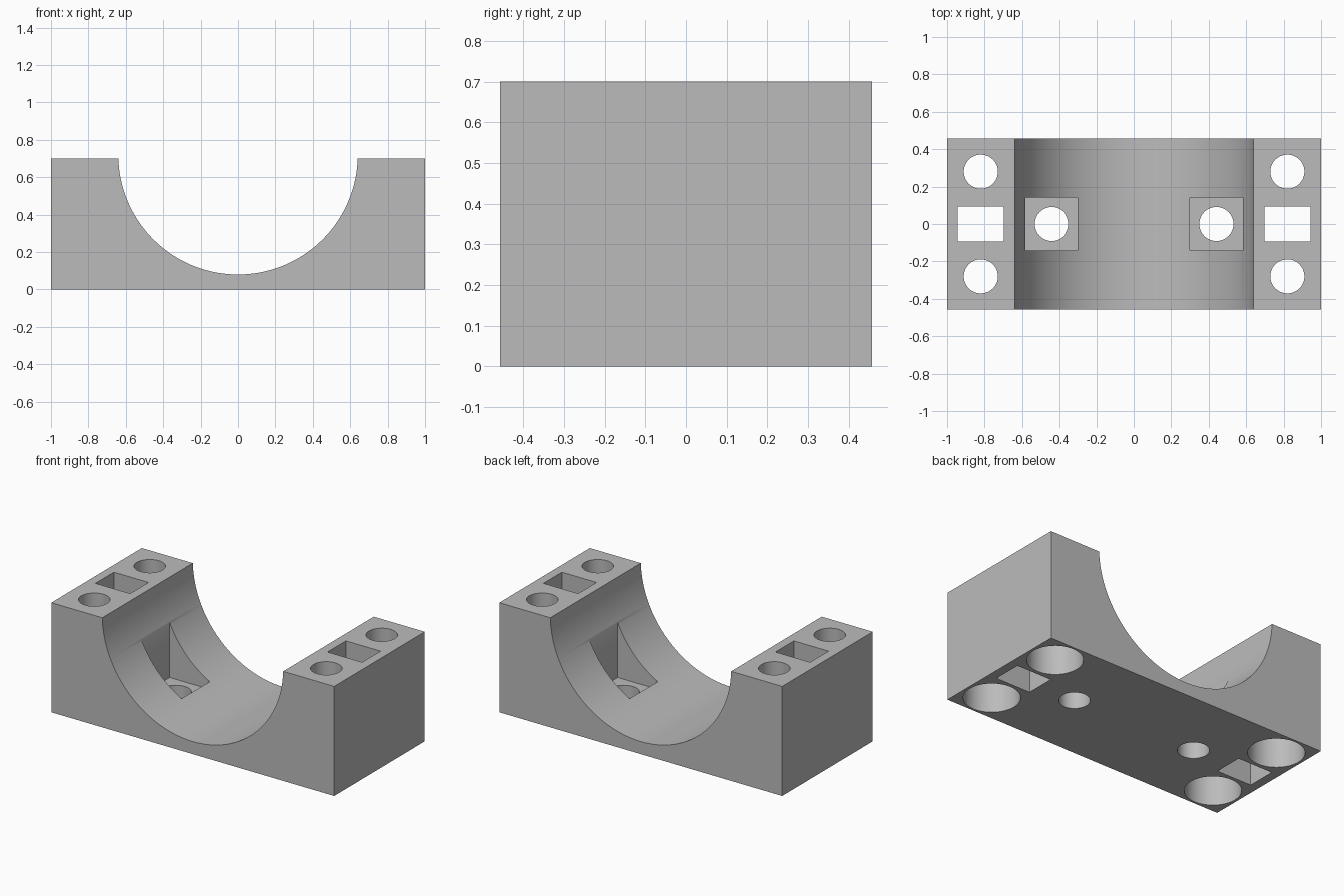
import bpy
import bmesh
import math
from mathutils import Matrix

default = bpy.data.objects.get("Cube")
if default:
    bpy.data.objects.remove(default, do_unlink=True)

HALF_Y, HEIGHT = 0.457, 0.70
ARC_R, ARC_Z = 0.64, 0.72
OVER = 0.1  # cutters run past the surface by this much

grey = bpy.data.materials.new("plain grey")
grey.use_nodes = True
colour = (0.5, 0.5, 0.5, 1)
grey.diffuse_color = colour
grey.node_tree.nodes["Principled BSDF"].inputs["Base Color"].default_value = colour


def make_object(name, bm):
    bmesh.ops.recalc_face_normals(bm, faces=bm.faces)
    mesh = bpy.data.meshes.new(name)
    bm.to_mesh(mesh)
    bm.free()
    obj = bpy.data.objects.new(name, mesh)
    bpy.context.collection.objects.link(obj)
    return obj


def box(name, x, width, depth, z0, z1):
    bm = bmesh.new()
    place = Matrix.Translation((x, 0, (z0 + z1) / 2)) @ Matrix.Diagonal((width, depth, z1 - z0, 1))
    bmesh.ops.create_cube(bm, size=1, matrix=place)
    return make_object(name, bm)


def cylinder(name, x, y, radius, z0, z1):
    bm = bmesh.new()
    bmesh.ops.create_cone(bm, cap_ends=True, segments=64, radius1=radius, radius2=radius,
                          depth=z1 - z0, matrix=Matrix.Translation((x, y, (z0 + z1) / 2)))
    return make_object(name, bm)


def cut(target, cutter):
    cutter.hide_render = True
    mod = target.modifiers.new(cutter.name, "BOOLEAN")
    mod.operation = "DIFFERENCE"
    mod.solver = "EXACT"
    mod.object = cutter
    bpy.ops.object.modifier_apply(modifier=mod.name)
    bpy.data.objects.remove(cutter, do_unlink=True)


# Block with a half-round cradle, extruded from its front profile
start = math.asin((ARC_Z - HEIGHT) / ARC_R)
steps = 96
profile = [(-1, HEIGHT), (-1, 0), (1, 0), (1, HEIGHT)]
for i in range(steps + 1):
    a = -start - (math.pi - 2 * start) * i / steps
    profile.append((ARC_R * math.cos(a), ARC_Z + ARC_R * math.sin(a)))
bm = bmesh.new()
face = bm.faces.new([bm.verts.new((x, -HALF_Y, z)) for x, z in profile])
side = bmesh.ops.extrude_face_region(bm, geom=[face])["geom"]
bmesh.ops.translate(bm, vec=(0, 2 * HALF_Y, 0),
                    verts=[v for v in side if isinstance(v, bmesh.types.BMVert)])
block = make_object("cradle_block", bm)
block.data.materials.append(grey)
bpy.context.view_layer.objects.active = block
block.select_set(True)

for s in (-1, 1):
    # Rectangular strap slot through each shoulder
    cut(block, box("strap_slot", s * 0.82, 0.245, 0.186, -OVER, HEIGHT + OVER))
    # Bolt holes, widened from below for the bolt heads
    for t in (-1, 1):
        cut(block, cylinder("bolt_hole", s * 0.82, t * 0.28, 0.091, -OVER, HEIGHT + OVER))
        cut(block, cylinder("bolt_head_recess", s * 0.82, t * 0.28, 0.163, -OVER, 0.35))
    # Square nut pocket in the cradle with a hole through the base
    cut(block, box("nut_pocket", s * 0.441, 0.284, 0.284, 0.105, HEIGHT + OVER))
    cut(block, cylinder("nut_hole", s * 0.441, 0, 0.091, -OVER, 0.2))

bpy.ops.object.shade_smooth_by_angle(angle=math.radians(30))
